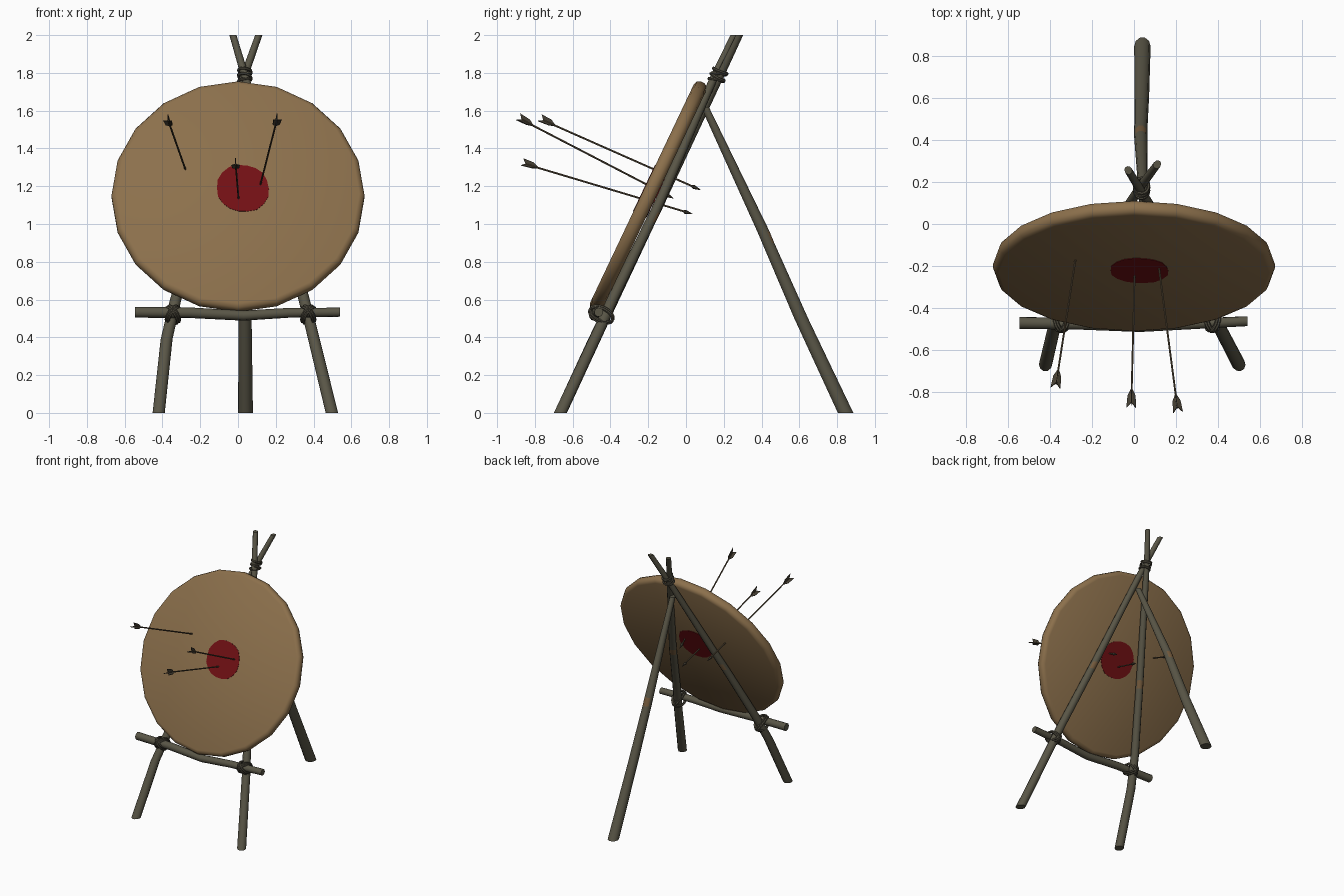
import bpy, bmesh, math, random
from mathutils import Vector, Matrix

if "Cube" in bpy.data.objects:
    bpy.data.objects.remove(bpy.data.objects["Cube"])

random.seed(4)


def mat(name, *rgb):
    m = bpy.data.materials.new(name)
    m.diffuse_color = (*rgb, 1)
    m.use_nodes = True
    m.node_tree.nodes["Principled BSDF"].inputs["Base Color"].default_value = m.diffuse_color
    return m


WOOD = mat("weathered wood", 0.100, 0.092, 0.062)
KNOT = mat("bare wood patch", 0.17, 0.10, 0.045)
STRAW = mat("tan hide", 0.262, 0.162, 0.072)
RED = mat("dark red", 0.165, 0.005, 0.007)
ROPE = mat("rope", 0.080, 0.072, 0.050)
SHAFT = mat("arrow shaft", 0.110, 0.080, 0.045)
DARK = mat("arrow feather", 0.060, 0.050, 0.034)


def finish(name, bm, mats, smooth=True):
    bmesh.ops.recalc_face_normals(bm, faces=bm.faces)
    me = bpy.data.meshes.new(name)
    bm.to_mesh(me)
    bm.free()
    for m in mats:
        me.materials.append(m)
    ob = bpy.data.objects.new(name, me)
    bpy.context.collection.objects.link(ob)
    if smooth:
        bpy.ops.object.select_all(action='DESELECT')
        ob.select_set(True)
        bpy.context.view_layer.objects.active = ob
        bpy.ops.object.shade_smooth_by_angle(angle=math.radians(50))
    return ob


def bridge(bm, a, b):
    n = len(a)
    return [bm.faces.new((a[i], a[(i + 1) % n], b[(i + 1) % n], b[i])) for i in range(n)]


def tube(bm, pts, radii, sides, plane=None):
    """Tapered tube; with plane given, every ring is cut flat to that normal."""
    pts = [Vector(p) for p in pts]
    rings = []
    for i, p in enumerate(pts):
        t = (pts[min(i + 1, len(pts) - 1)] - pts[max(i - 1, 0)]).normalized()
        u = t.cross(Vector((0, 1, 0.1)) if abs(t.y) < 0.8 else Vector((1, 0, 0))).normalized()
        w = t.cross(u)
        ring = []
        for k in range(sides):
            a = 2 * math.pi * k / sides
            o = (u * math.cos(a) + w * math.sin(a)) * radii[i]
            if plane:
                n = Vector(plane)
                o -= t * (o.dot(n) / t.dot(n))
            ring.append(bm.verts.new(p + o))
        rings.append(ring)
    segs = [bridge(bm, a, b) for a, b in zip(rings, rings[1:])]
    bm.faces.new(rings[0])
    bm.faces.new(rings[-1])
    return segs


def pole(name, pts, radii, plane, knot=None):
    bm = bmesh.new()
    segs = tube(bm, pts, radii, 10, plane)
    if knot is not None:
        bmesh.ops.recalc_face_normals(bm, faces=bm.faces)
        for f in segs[knot]:
            f.normal_update()
            f.material_index = int(f.normal.y > 0.3)
    return finish(name, bm, [WOOD, KNOT])


# Tripod legs and crossbar
Z, X = (0, 0, 1), (1, 0, 0)
pole("front_leg_left",
     [(-0.42, -0.665, 0), (-0.378, -0.485, 0.39), (-0.33, -0.385, 0.60), (-0.208, -0.19, 1.01),
      (-0.192, -0.165, 1.06), (0.035, 0.183, 1.79), (0.11, 0.283, 2)],
     [0.032, 0.031, 0.029, 0.027, 0.027, 0.021, 0.018], Z, 3)
pole("front_leg_right",
     [(0.497, -0.665, 0), (0.385, -0.45, 0.46), (0.35, -0.39, 0.60), (0.243, -0.19, 1.01),
      (0.23, -0.165, 1.06), (0.035, 0.155, 1.79), (-0.027, 0.255, 2)],
     [0.032, 0.030, 0.029, 0.027, 0.027, 0.021, 0.018], Z, 3)
pole("back_leg",
     [(0.04, 0.845, 0), (0.037, 0.61, 0.5), (0.032, 0.435, 0.90), (0.032, 0.41, 0.96),
      (0.045, 0.10, 1.62)],
     [0.039, 0.035, 0.031, 0.031, 0.020], Z, 2)
pole("crossbar",
     [(-0.545, -0.47, 0.533), (-0.25, -0.475, 0.53), (0.03, -0.487, 0.515),
      (0.27, -0.475, 0.53), (0.54, -0.462, 0.533)],
     [0.029, 0.028, 0.027, 0.026, 0.024], X)

# Leaning target frame: local x right, y up the face, z out of the front
LEAN = math.radians(25.4)
UP = Vector((0, math.sin(LEAN), math.cos(LEAN)))
OUT = Vector((0, -math.cos(LEAN), math.sin(LEAN)))
FRAME = Matrix.Translation((0, -0.2, 1.145)) @ Matrix(
    ((1, 0, 0), (0, UP.y, OUT.y), (0, UP.z, OUT.z))).to_4x4()


def disc(name, profile, sides, centre, wobble, material):
    bm = bmesh.new()
    k = [1 + random.uniform(-wobble, wobble) for _ in range(sides)]
    rings = []
    for r, h in profile:
        rings.append([bm.verts.new(FRAME @ Vector((
            centre[0] + r * k[i] * math.cos(2 * math.pi * i / sides),
            centre[1] + r * k[i] * math.sin(2 * math.pi * i / sides), h))) for i in range(sides)])
    for a, b in zip(rings, rings[1:]):
        bridge(bm, a, b)
    bm.faces.new(rings[0])
    bm.faces.new(rings[-1])
    return finish(name, bm, [material])


# Target with rounded rim, red centre on both faces
disc("target_disc", [(0.642, 0.037), (0.662, 0.028), (0.67, 0.010), (0.67, -0.010),
                     (0.662, -0.028), (0.642, -0.037)], 20, (0, 0), 0, STRAW)
for side, s in (("front", 1), ("back", -1)):
    random.seed(4)
    disc("bullseye_" + side, [(0.14, 0.036 * s), (0.14, 0.0395 * s)], 18, (0.026, 0.03), 0.04, RED)


# Rope lashings
def loop(bm, centre, a, b, ra, rb, thick=0.008, n=16, m=6):
    """Closed elliptical ring of rope in the plane of directions a and b."""
    nrm = a.cross(b).normalized()
    rings = []
    for i in range(n):
        t = 2 * math.pi * i / n
        d = a * math.cos(t) + b * math.sin(t)
        p = centre + a * (ra * math.cos(t)) + b * (rb * math.sin(t))
        rings.append([bm.verts.new(p + d * (thick * math.cos(2 * math.pi * j / m))
                                   + nrm * (thick * math.sin(2 * math.pi * j / m)))
                      for j in range(m)])
    for i in range(n):
        bridge(bm, rings[i], rings[(i + 1) % n])


for name, x in (("left", -0.345), ("right", 0.372)):
    bm = bmesh.new()
    for tilt in (-50, 50):
        for shift in (-0.007, 0.007):
            g = math.radians(tilt)
            a = Vector((math.cos(g), 0, 0)) + UP * math.sin(g)
            across = a.cross(OUT)
            loop(bm, Vector((x, -0.448, 0.520)) + across * shift, a, OUT, 0.047, 0.066)
    finish("crossbar_lashing_" + name, bm, [ROPE])

bm = bmesh.new()
for i, (tx, ty) in enumerate(((0.12, 0.1), (-0.15, -0.25), (0.1, 0.2), (-0.1, -0.1))):
    a = Vector((1, 0, tx)).normalized()
    b = Vector((0, 1, ty - 0.3)).normalized()
    loop(bm, Vector((0.036, 0.16 + 0.007 * i, 1.762 + 0.016 * i)), a, b, 0.034, 0.040)
finish("top_lashing", bm, [ROPE])


# Arrows: shaft, head and three notched feathers
def arrow(name, tail, tip):
    tail, tip = Vector(tail), Vector(tip)
    d = (tip - tail).normalized()
    u = d.cross(Vector((0, 0, 1))).normalized()
    w = u.cross(d)
    bm = bmesh.new()
    tube(bm, [tail + d * 0.015, tip - d * 0.045], [0.005, 0.005], 6)
    finish(name + "_shaft", bm, [SHAFT])
    bm = bmesh.new()
    tube(bm, [tip - d * 0.05, tip - d * 0.04, tip], [0.006, 0.011, 0.001], 6)
    finish(name + "_head", bm, [DARK], False)
    bm = bmesh.new()
    for k in range(3):
        a = math.pi / 2 + 2 * math.pi * k / 3
        o = u * math.cos(a) + w * math.sin(a)
        s = d.cross(o) * 0.002
        shape = ((0.085, 0.003), (0.055, 0.021), (-0.005, 0.026), (0.014, 0.003))
        sides = [[bm.verts.new(tail + d * l + o * h + s * e) for l, h in shape] for e in (1, -1)]
        bridge(bm, *sides)
        for f in sides:
            bm.faces.new(f)
    finish(name + "_feathers", bm, [DARK], False)


arrow("arrow_left", (-0.372, -0.77, 1.555), (-0.24, 0.078, 1.18))
arrow("arrow_middle", (-0.013, -0.865, 1.322), (0.01, 0.035, 1.053))
arrow("arrow_right", (0.208, -0.885, 1.56), (0.10, -0.065, 1.135))
